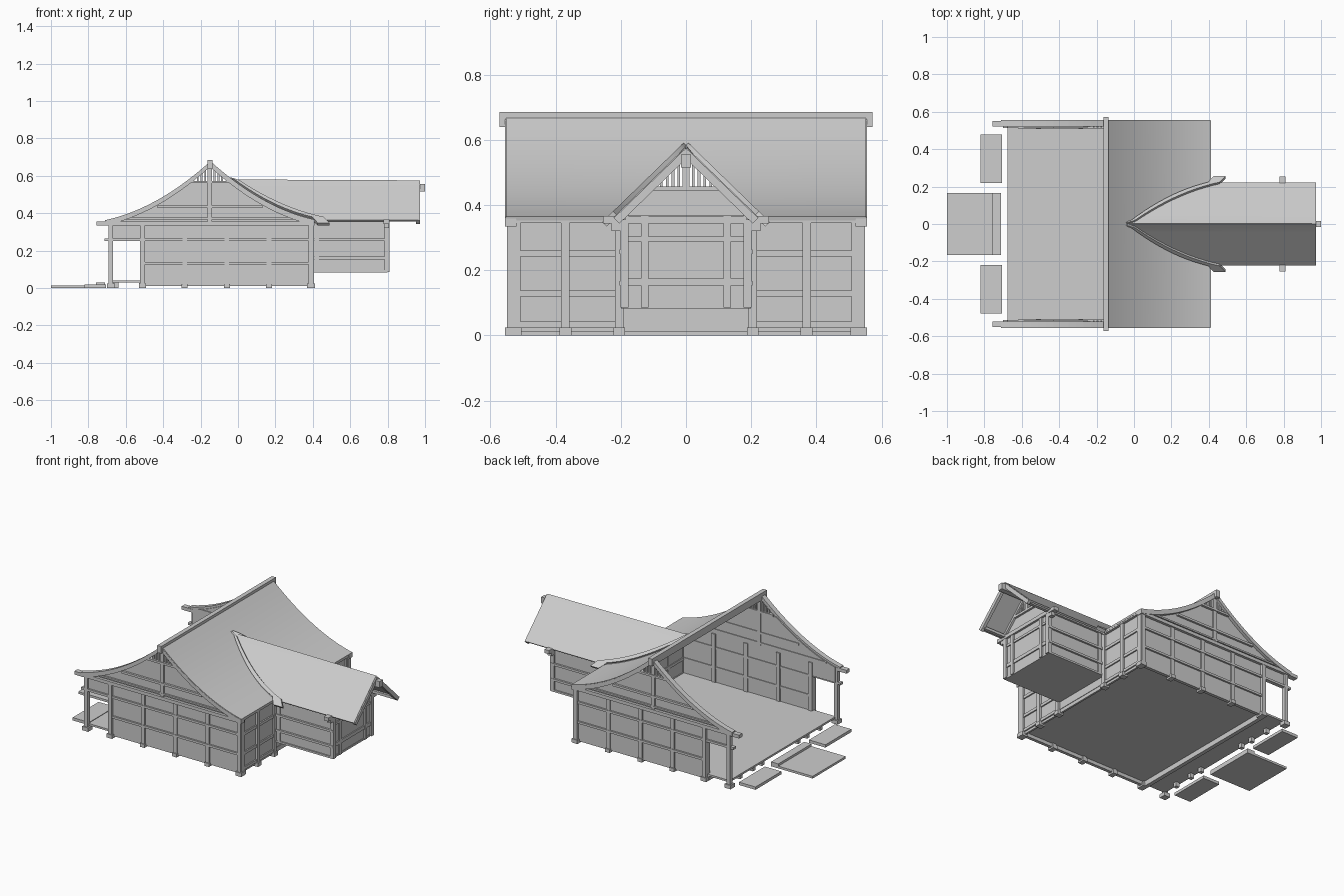
import bpy, bmesh
from mathutils import Vector

cube = bpy.data.objects.get("Cube")
if cube:
    bpy.data.objects.remove(cube, do_unlink=True)

grey = bpy.data.materials.new("pale_grey")
grey.use_nodes = True
colour = (0.61, 0.61, 0.61, 1)
grey.diffuse_color = colour
grey.node_tree.nodes["Principled BSDF"].inputs["Base Color"].default_value = colour

RIDGE = -0.15       # x of the main ridge
WING_TOP = 0.572    # height of the wing ridge
PITCH = 0.97        # slope of the wing roof


def finish(name, bm, mirror=False):
    bmesh.ops.recalc_face_normals(bm, faces=bm.faces)
    mesh = bpy.data.meshes.new(name)
    bm.to_mesh(mesh)
    bm.free()
    mesh.materials.append(grey)
    ob = bpy.data.objects.new(name, mesh)
    bpy.context.collection.objects.link(ob)
    if mirror:
        mod = ob.modifiers.new("mirror", 'MIRROR')
        mod.use_axis = (False, True, False)
        mod.use_mirror_merge = False
    return ob


def boxes(name, spans, mirror=False):
    """Boxes given as (x0, x1, y0, y1, z0, z1)."""
    bm = bmesh.new()
    for x0, x1, y0, y1, z0, z1 in spans:
        vs = bmesh.ops.create_cube(bm, size=1)["verts"]
        for v in vs:
            v.co = Vector((x0 if v.co.x < 0 else x1, y0 if v.co.y < 0 else y1,
                           z0 if v.co.z < 0 else z1))
    return finish(name, bm, mirror)


def prism(name, outline, a, b, axis='Y', mirror=False):
    """Extrude an outline in the xz plane (along Y) or yz plane (along X)."""
    bm = bmesh.new()
    put = (lambda u, z, t: (u, t, z)) if axis == 'Y' else (lambda u, z, t: (t, u, z))
    face = bm.faces.new([bm.verts.new(put(u, z, a)) for u, z in outline])
    new = bmesh.ops.extrude_face_region(bm, geom=[face])["geom"]
    for v in new:
        if isinstance(v, bmesh.types.BMVert):
            v.co = put(v.co.x if axis == 'Y' else v.co.y, v.co.z, b)
    return finish(name, bm, mirror)


def sheet(name, rows, thickness=0.012):
    """Mirrored thin smooth sheet between paired points."""
    bm = bmesh.new()
    vs = [[bm.verts.new(p) for p in row] for row in rows]
    for (a, b), (c, d) in zip(vs, vs[1:]):
        bm.faces.new((a, b, d, c)).smooth = True
    ob = finish(name, bm, True)
    ob.modifiers.new("thickness", 'SOLIDIFY').thickness = thickness
    ob.modifiers["thickness"].offset = 0
    ob.modifiers.new("sharp_edges", 'EDGE_SPLIT').split_angle = 0.6
    return ob


def roof_z(d):
    return 0.672 - 0.9 * d + 0.61 * d * d


def sweep(d0, d1, n=14):
    return [d0 + (d1 - d0) * i / n for i in range(n + 1)]


def valley(d):
    return max(0.0, (WING_TOP - roof_z(d)) / PITCH)


# Main roof slope, cut open beneath the wing roof
slope = sweep(0, 0.115, 4) + sweep(0.115, 0.56, 14)[1:]
sheet("main_roof", [((RIDGE + d, valley(d), roof_z(d)),
                     (RIDGE + d, 0.553, roof_z(d))) for d in slope])

# Wing roof, starting at the valley
wing = sweep(0.115, 0.56, 14)
sheet("wing_roof", [((RIDGE + d, valley(d), roof_z(d)),
                     (0.965, valley(d), WING_TOP - PITCH * valley(d))) for d in wing], 0.01)

# Flat valley boards lying in the plane of the wing roof, widening to the eaves
boards = [(RIDGE + d, valley(d), 0.012 + 0.1 * (d - 0.1)) for d in sweep(0.1, 0.55, 12)]
boards.append((0.43, 0.25, 0.06))
sheet("valley_boards", [((x - 0.004, y, WING_TOP + 0.012 - PITCH * y),
                         (x + w, y, WING_TOP + 0.012 - PITCH * y)) for x, y, w in boards], 0.02)

# Ridge beam
boxes("ridge_beam", [(RIDGE - 0.014, RIDGE + 0.014, -0.572, 0.572, 0.64, 0.685)])

# Gable walls, open above the lattice beam and below the porch header
left = [(RIDGE - d, roof_z(d) - 0.01) for d in sweep(0.12, 0.53)]
right = [(RIDGE + d, roof_z(d) - 0.01) for d in sweep(0.12, 0.545)]
prism("gable_wall", [(-0.51, 0.01), (-0.51, 0.26), (-0.68, 0.26)] + left[::-1] + right
      + [(0.395, 0.01)], 0.515, 0.535, mirror=True)

# Curved bargeboards
for s, end, label in ((-1, 0.56, "porch"), (1, 0.56, "wing")):
    ds = sweep(0, end)
    prism("bargeboard_" + label, [(RIDGE + s * d, roof_z(d) + 0.003) for d in ds]
          + [(RIDGE + s * d, roof_z(d) - 0.025) for d in ds[::-1]], 0.522, 0.555, mirror=True)

# Gable framing: posts, feet, rails and lattice
posts = [-0.51 + 0.225 * i for i in range(5)]
ends = (posts[0], posts[-1])
boxes("gable_posts", [(x - 0.013, x + 0.013, 0.508, 0.55 if x in ends else 0.543, 0, 0.345)
                      for x in posts], True)
boxes("gable_feet", [(x - 0.019, x + 0.019, 0.505, 0.555, 0, 0.024) for x in ends]
      + [(x - 0.016, x + 0.016, 0.505, 0.549, 0, 0.022) for x in posts[1:-1]], True)
boxes("gable_rails", [(-0.51, 0.395, 0.51, 0.546, z, z + 0.014) for z in (0.125, 0.25)]
      + [(-0.757, 0.41, 0.52, 0.552, 0.335, 0.356),
         (-0.62, 0.32, 0.51, 0.546, 0.366, 0.376),
         (-0.43, 0.13, 0.51, 0.548, 0.428, 0.442),
         (-0.25, -0.05, 0.51, 0.55, 0.56, 0.573),
         (RIDGE - 0.012, RIDGE + 0.012, 0.51, 0.545, 0.356, 0.65)], True)
boxes("gable_lattice", [(RIDGE + s * d - 0.005, RIDGE + s * d + 0.005, 0.515, 0.54,
                         0.565, roof_z(d) - 0.02)
                        for d in (0.025, 0.045, 0.065) for s in (-1, 1)], True)

# Floors and sill
boxes("main_floor", [(-0.52, 0.395, -0.53, 0.53, 0.032, 0.04)])
boxes("porch_floor", [(-0.675, -0.52, -0.53, 0.53, 0.028, 0.04)])
boxes("porch_sill", [(-0.53, -0.505, -0.53, 0.53, 0, 0.038)])
boxes("porch_short_posts", [(-0.665, -0.64, y - 0.012, y + 0.012, 0, 0.03)
                            for y in (0.18, 0.27, 0.4)], True)

# Porch posts and headers
boxes("porch_posts", [(-0.692, -0.668, 0.522, 0.548, 0, 0.345),
                      (-0.7, -0.658, 0.513, 0.555, 0, 0.024)], True)
boxes("porch_header", [(-0.715, -0.5, 0.522, 0.546, 0.25, 0.264)], True)

# Steps and stepping slabs
boxes("entrance_steps", [(-1.0, -0.71, -0.165, 0.165, 0, 0.014),
                         (-0.76, -0.71, -0.165, 0.165, 0.014, 0.028)])
boxes("stepping_slabs", [(-0.82, -0.705, 0.22, 0.478, 0, 0.018)], True)

# Wall on the wing side, open into the wing
boxes("rear_wall", [(0.38, 0.392, 0.2, 0.53, 0.01, 0.35),
                    (0.38, 0.392, 0, 0.2, 0.01, 0.09)], True)
boxes("rear_posts", [(0.376, 0.405, y - 0.013, y + 0.013, 0, 0.35) for y in (0.532, 0.37, 0.205)]
      + [(0.37, 0.411, y - 0.018, y + 0.018, 0, 0.024) for y in (0.535, 0.37, 0.205)], True)
boxes("rear_rails", [(0.375, 0.4, 0.205, 0.532, z, z + 0.018) for z in (0.025, 0.12, 0.242)]
      + [(0.367, 0.407, 0.205, 0.53, 0.345, 0.357)], True)

# Wing body
boxes("wing_floor", [(0.385, 0.8, -0.2, 0.2, 0.083, 0.095)])
boxes("wing_side_walls", [(0.39, 0.797, 0.18, 0.192, 0.085, 0.375)], True)
prism("wing_end_wall", [(-0.19, 0.085), (0.19, 0.085), (0.19, 0.375), (0.112, 0.452),
                        (-0.112, 0.452), (-0.19, 0.375)], 0.785, 0.797, 'X')
boxes("wing_posts", [(0.782, 0.809, 0.176, 0.201, 0.085, 0.372),
                     (0.408, 0.432, 0.178, 0.199, 0.085, 0.372),
                     (0.782, 0.806, 0.115, 0.138, 0.085, 0.37)], True)
boxes("wing_side_rails", [(0.4, 0.806, 0.178, 0.204, z, z + 0.014)
                          for z in (0.153, 0.25, 0.358)], True)
boxes("wing_end_rails", [(0.782, 0.804, -0.2, 0.2, z, z + h)
                         for z, h in ((0.153, 0.022), (0.288, 0.015), (0.352, 0.018))]
      + [(0.78, 0.81, -0.1, 0.1, 0.443, 0.457)])

# Wing gable: lattice, king post, beams and barges
boxes("wing_lattice", [(0.785, 0.8, y - 0.004, y + 0.004, 0.455, WING_TOP - PITCH * y - 0.01)
                       for y in (0.022, 0.04, 0.058, 0.076)], True)
boxes("wing_king_post", [(0.78, 0.806, -0.011, 0.011, 0.45, 0.53)])
boxes("wing_ridge_beam", [(0.39, 1.0, -0.016, 0.016, 0.515, 0.555)])
boxes("wing_eave_beam", [(0.39, 0.96, 0.185, 0.205, 0.355, 0.372)], True)
boxes("wing_tie_beam", [(0.778, 0.81, -0.255, 0.255, 0.343, 0.366)])
boxes("wing_brackets", [(0.78, 0.806, 0.195, 0.228, 0.32, 0.345)], True)
prism("wing_bargeboard", [(0, 0.575), (0.222, 0.36), (0.205, 0.343), (0, 0.542)],
      0.953, 0.972, 'X', True)
prism("wing_wall_rafter", [(0, 0.567), (0.205, 0.369), (0.192, 0.357), (0, 0.545)],
      0.78, 0.81, 'X', True)
